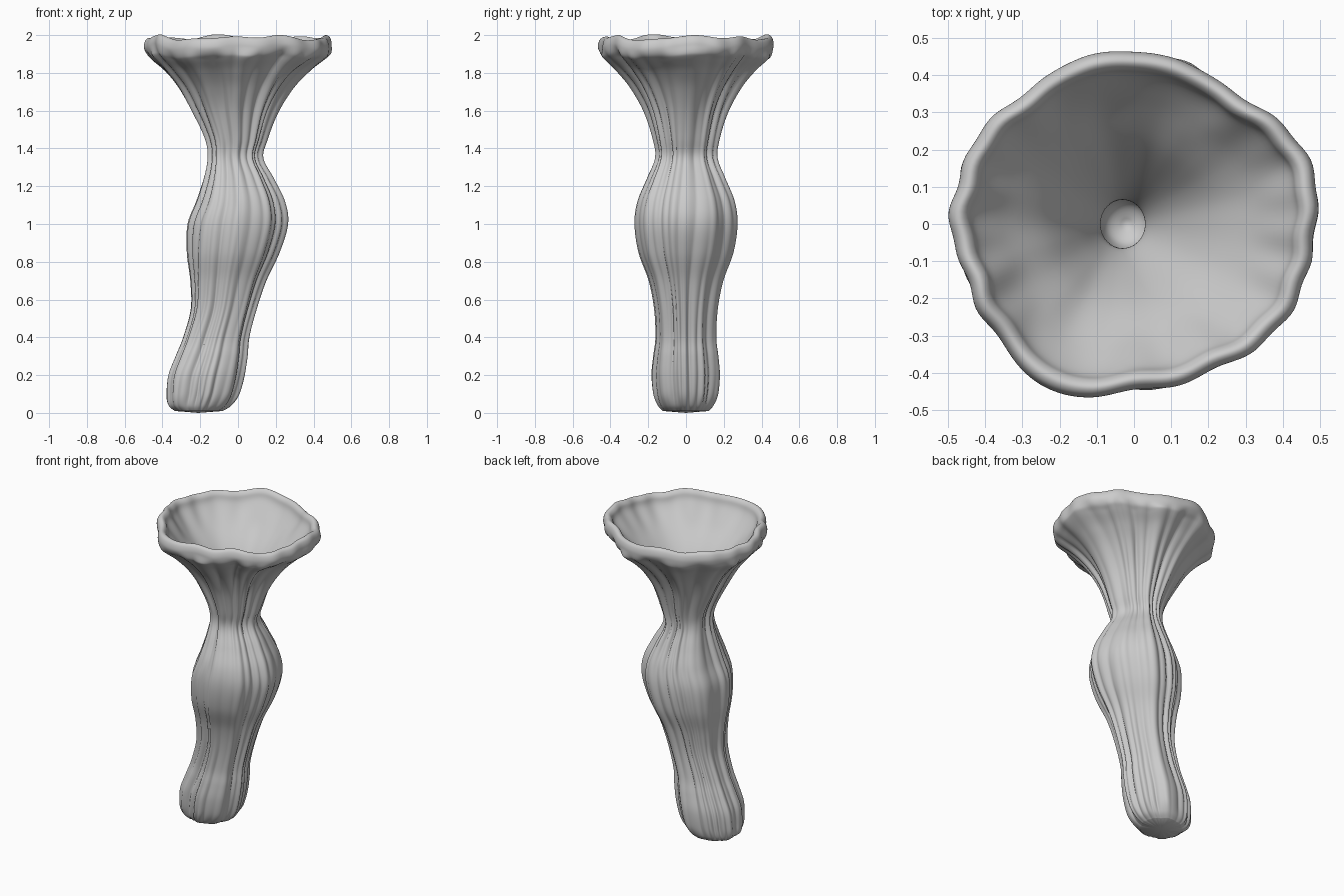
import bpy, bmesh, math, random

if "Cube" in bpy.data.objects:
    bpy.data.objects.remove(bpy.data.objects["Cube"])

random.seed(4)
SEG, SUB = 180, 6

# Outer profile from base to lip: height, centre x, half width x, half width y
OUTER = [
    (0.01, -.21, .125, .120), (0.04, -.205, .165, .145), (0.10, -.19, .187, .165),
    (0.20, -.172, .197, .174), (0.30, -.145, .185, .165), (0.40, -.12, .169, .153),
    (0.55, -.08, .168, .160), (0.70, -.055, .195, .189), (0.85, -.028, .240, .243),
    (1.00, -.004, .260, .264), (1.12, .01, .228, .248), (1.24, .0, .178, .198),
    (1.35, -.018, .138, .154), (1.45, -.013, .157, .166), (1.60, -.02, .218, .214),
    (1.72, -.017, .285, .285), (1.81, -.012, .362, .366), (1.87, -.005, .435, .435),
    (1.90, .0, .464, .464), (1.94, .0, .474, .474)]
# Lip, funnel and pocket below the throat
INNER = [
    (1.975, .0, .465, .465), (1.987, .0, .445, .445), (1.97, .0, .425, .425),
    (1.92, .0, .405, .405), (1.83, -.005, .335, .335), (1.70, -.01, .222, .222),
    (1.55, -.02, .132, .132), (1.42, -.03, .075, .075), (1.35, -.03, .06, .065),
    (1.27, -.02, .075, .075), (1.19, -.02, .055, .055), (1.16, -.02, .01, .01)]
# Rim outline radius every 15 degrees, counter-clockwise from +x
RIM = [.49, .505, .49, .457, .445, .463, .46, .475, .46, .465, .485, .487,
       .497, .475, .48, .48, .505, .48, .45, .448, .45, .47, .485, .485]


def spline(a, b, c, d, t):
    return b + .5 * t * (c - a + t * (2*a - 5*b + 4*c - d + t * (3*(b - c) + d - a)))


def smooth(lo, hi, v):
    t = min(1, max(0, (v - lo) / (hi - lo)))
    return t * t * (3 - 2 * t)


def rim_factor(ang):
    s = ang / math.tau * 24
    i = int(s)
    return spline(*(RIM[(i + k) % 24] for k in (-1, 0, 1, 2)), s - i) / .475


PHASE = [random.uniform(0, math.tau) for _ in range(8)]


def folds(ang, z):
    # Irregular vertical wrinkles with narrow creases
    w = ang + .06 * math.sin(2.6 * z + 2 * ang) + .05 * math.sin(5 * ang + PHASE[0] + z)
    fine = abs(math.sin(13 * w + PHASE[1])) - .64
    mid = math.sin(9 * w + PHASE[2] + .8 * math.sin(2 * z))
    wide = math.sin(5 * w + PHASE[3] + .5 * z)
    strength = .6 + .4 * math.sin(3 * ang + PHASE[4] + 2.3 * z)
    return .017 * fine * strength + .009 * mid + .006 * wide


rows = OUTER + INNER
rings = []
for i in range(len(rows) - 1):
    pts = [rows[max(0, min(len(rows) - 1, i + k))] for k in (-1, 0, 1, 2)]
    for s in range(SUB):
        rings.append((i + s / SUB, [spline(*q, s / SUB) for q in zip(*pts)]))
rings.append((len(rows) - 1, list(rows[-1])))

bm = bmesh.new()
loops = []
for pos, (z, cx, rx, ry) in rings:
    loop = []
    inside = smooth(len(OUTER) - 3, len(OUTER) - 1, pos)
    flare = smooth(1.4, 1.88, z)
    lip = smooth(1.78, 1.92, z)
    for j in range(SEG):
        a = math.tau * j / SEG
        f = 1 + (rim_factor(a) - 1) * flare
        d = folds(a, z) * (1 - inside) * (.35 + .65 * smooth(0, .1, z))
        d *= 1 + .5 * smooth(1.45, 1.7, z)
        wave = .012 * math.sin(4 * a + .5) + .009 * math.sin(7 * a + 2) + .006 * math.sin(11 * a)
        d += .004 * math.sin(17 * a + 3 * math.sin(2 * a)) * lip
        loop.append(bm.verts.new((cx + (rx * f + d) * math.cos(a),
                                  (ry * f + d) * math.sin(a), z + wave * lip * .7)))
    loops.append(loop)

for lo, hi in zip(loops, loops[1:]):
    for j in range(SEG):
        k = (j + 1) % SEG
        bm.faces.new((lo[j], lo[k], hi[k], hi[j]))

# Slightly domed underside and closed pocket floor
foot = bm.verts.new((-.21, 0, 0))
floor = bm.verts.new((-.02, 0, 1.158))
for j in range(SEG):
    k = (j + 1) % SEG
    bm.faces.new((foot, loops[0][k], loops[0][j]))
    bm.faces.new((floor, loops[-1][j], loops[-1][k]))
bmesh.ops.recalc_face_normals(bm, faces=bm.faces)

mesh = bpy.data.meshes.new("trumpet_stalk")
bm.to_mesh(mesh)
bm.free()
stalk = bpy.data.objects.new("trumpet_stalk", mesh)
bpy.context.collection.objects.link(stalk)
for p in mesh.polygons:
    p.use_smooth = True
